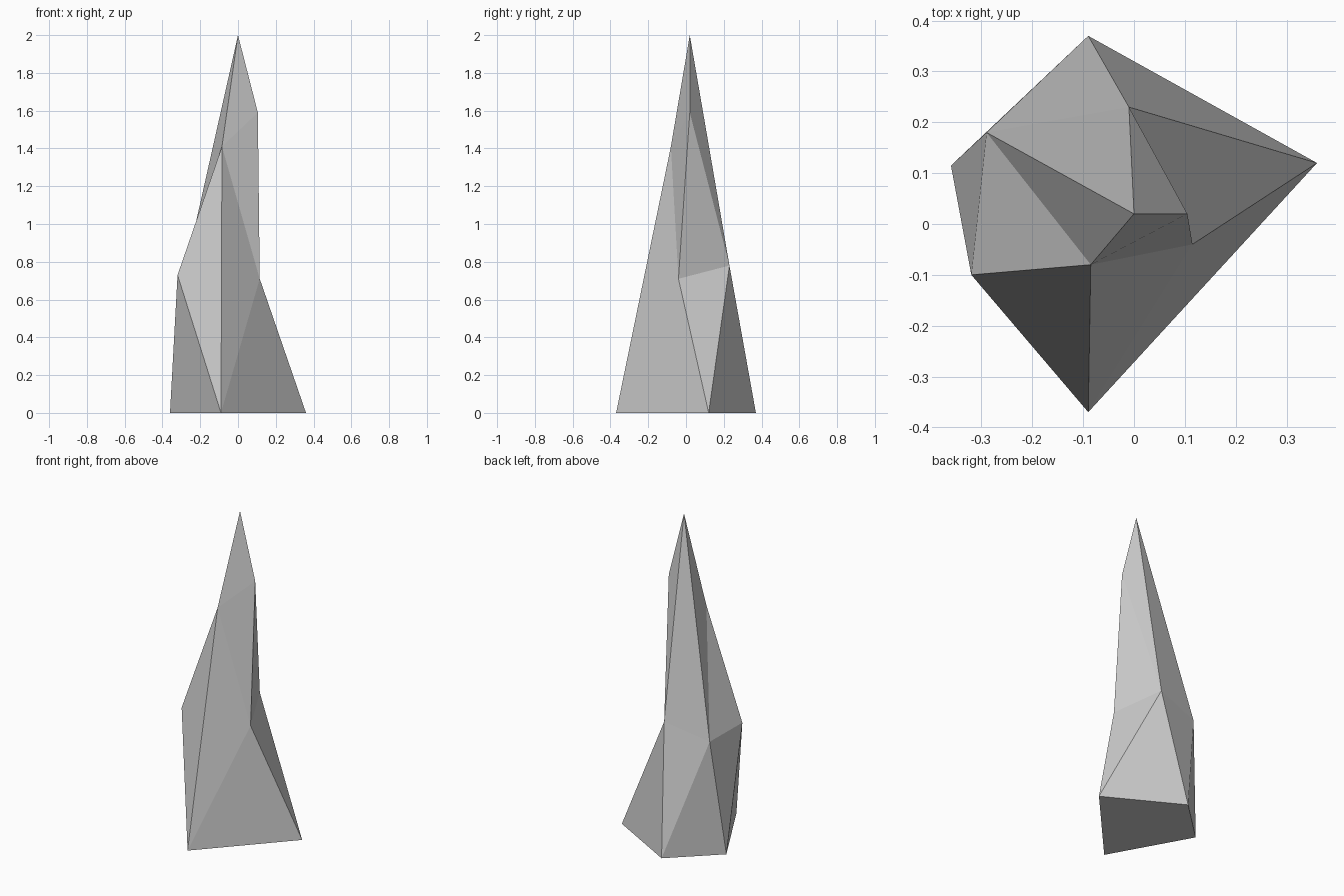
import bpy
import bmesh

# Remove the default cube
cube = bpy.data.objects.get("Cube")
if cube:
    bpy.data.objects.remove(cube, do_unlink=True)

# Stone colour
stone = bpy.data.materials.new("grey_stone")
stone.use_nodes = True
grey = (0.6, 0.6, 0.6, 1)
stone.diffuse_color = grey
stone.node_tree.nodes["Principled BSDF"].inputs["Base Color"].default_value = grey

# Corner points of the spike, ring by ring
corners = {
    "base_front": (-0.09, -0.37, 0), "base_left": (0.36, 0.12, 0),
    "base_back": (-0.09, 0.37, 0), "base_right": (-0.36, 0.115, 0),
    "mid_front": (-0.32, -0.10, 0.73), "mid_left": (0.115, -0.04, 0.71),
    "mid_back": (-0.01, 0.23, 0.78), "mid_right": (-0.29, 0.18, 0.71),
    "top_front": (-0.085, -0.08, 1.41), "top_left": (0.105, 0.02, 1.59),
    "tip": (0, 0.02, 2),
}

# Facets, named by their corners
facets = [
    "base_front base_right base_back base_left",
    # foot
    "base_front base_left mid_left",
    "base_left mid_back mid_left",
    "base_left base_back mid_back",
    "base_back mid_right mid_back",
    "base_back base_right mid_right",
    "base_right mid_front mid_right",
    "base_right base_front mid_front",
    # shaft
    "base_front mid_left top_front",
    "base_front top_front mid_front",
    "mid_left top_left top_front",
    "mid_left mid_back top_left",
    "mid_front top_front mid_right",
    # point
    "top_front top_left tip",
    "top_left mid_back tip",
    "mid_back mid_right tip",
    "mid_right top_front tip",
]

bm = bmesh.new()
points = {name: bm.verts.new(co) for name, co in corners.items()}
for facet in facets:
    bm.faces.new([points[name] for name in facet.split()])
bmesh.ops.recalc_face_normals(bm, faces=bm.faces)

mesh = bpy.data.meshes.new("rock_spike")
bm.to_mesh(mesh)
bm.free()
mesh.materials.append(stone)
spike = bpy.data.objects.new("rock_spike", mesh)
bpy.context.collection.objects.link(spike)
